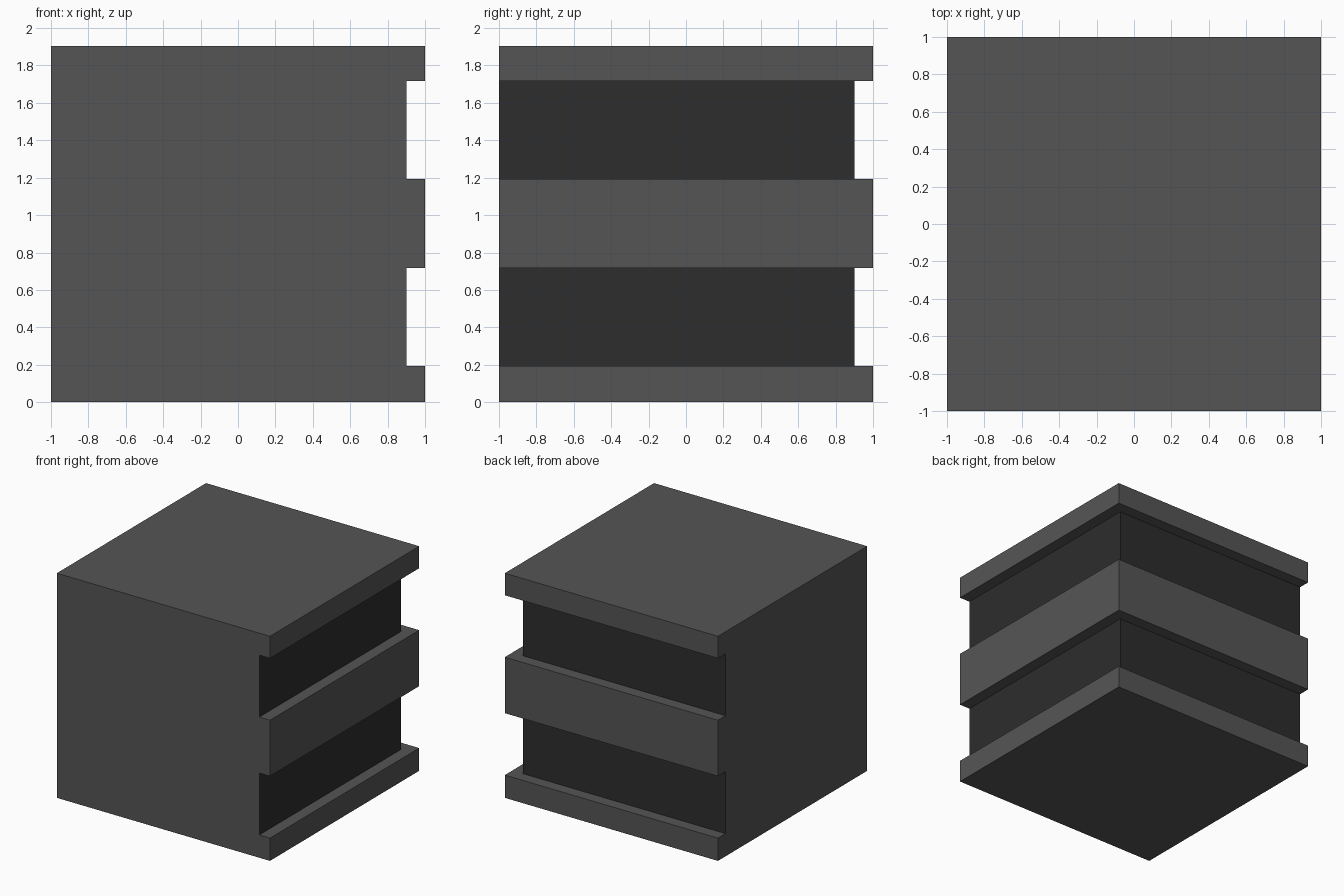
import bpy, bmesh

if "Cube" in bpy.data.objects:
    bpy.data.objects.remove(bpy.data.objects["Cube"])

HEIGHT = 1.905
RECESS = 0.9


def material(name, value):
    m = bpy.data.materials.new(name)
    m.diffuse_color = (value, value, value, 1)
    m.use_nodes = True
    m.node_tree.nodes["Principled BSDF"].inputs["Base Color"].default_value = m.diffuse_color
    return m


# Side profile: (height, reach of the +x and +y walls)
profile = [(0, 1)]
for base in (0.193, 1.193):
    top = base + 0.525
    profile += [(base, 1), (base, RECESS), (top, RECESS), (top, 1)]
profile.append((HEIGHT, 1))

# Loft one solid body through square rings
bm = bmesh.new()
rings = [[bm.verts.new((x, y, z)) for x, y in ((-1, -1), (r, -1), (r, r), (-1, r))]
         for z, r in profile]
bm.faces.new(rings[0][::-1])
bm.faces.new(rings[-1])
for (z0, r0), (z1, r1), a, b in zip(profile, profile[1:], rings, rings[1:]):
    for i in range(4):
        j = (i + 1) % 4
        # Ledges exist only on the two recessed sides; elsewhere they are flat
        if z0 == z1 and i in (0, 3):
            continue
        f = bm.faces.new((a[i], a[j], b[j], b[i]))
        # Recessed back walls are dark
        if z0 != z1 and r0 == RECESS and i in (1, 2):
            f.material_index = 1

# Close the seam at the shared rear-left and front corners
bmesh.ops.remove_doubles(bm, verts=bm.verts, dist=0.0001)
bmesh.ops.recalc_face_normals(bm, faces=bm.faces)

mesh = bpy.data.meshes.new("banded_block")
bm.to_mesh(mesh)
bm.free()
mesh.materials.append(material("grey_concrete", 0.0908))
mesh.materials.append(material("dark_window_band", 0.026))
block = bpy.data.objects.new("banded_block", mesh)
bpy.context.collection.objects.link(block)
